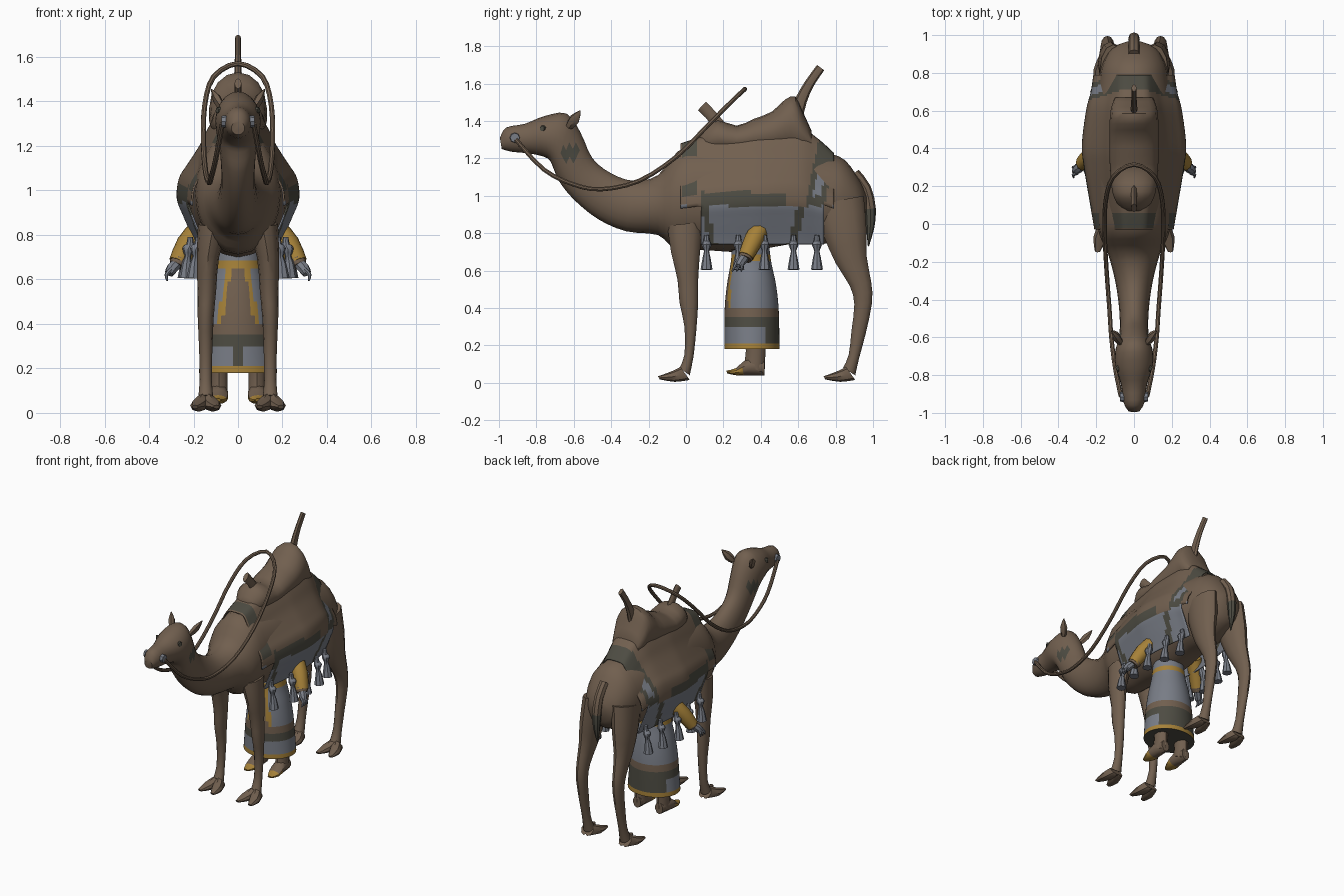
import bpy, bmesh, math
from mathutils import Vector, Quaternion

cube = bpy.data.objects.get("Cube")
if cube:
    bpy.data.objects.remove(cube, do_unlink=True)

COLOURS = {"camel_brown": (0.165, 0.115, 0.078), "cloth_grey": (0.19, 0.205, 0.24),
           "band_olive": (0.075, 0.072, 0.055), "trim_gold": (0.38, 0.22, 0.04)}
MATS = []
for mat_name, rgb in COLOURS.items():
    m = bpy.data.materials.new(mat_name)
    m.use_nodes = True
    m.diffuse_color = (*rgb, 1)
    bsdf = m.node_tree.nodes["Principled BSDF"]
    bsdf.inputs["Base Color"].default_value = (*rgb, 1)
    bsdf.inputs["Roughness"].default_value = 0.9
    MATS.append(m)
BROWN, GREY, DARK, GOLD = range(4)


def finish(name, bm, rule):
    """Turn a bmesh into an object; rule is a colour index or a function of the face centre."""
    bmesh.ops.recalc_face_normals(bm, faces=bm.faces)
    for f in bm.faces:
        f.smooth = True
        f.material_index = rule(f.calc_center_median()) if callable(rule) else rule
    me = bpy.data.meshes.new(name)
    bm.to_mesh(me)
    bm.free()
    for m in MATS:
        me.materials.append(m)
    me.set_sharp_from_angle(angle=math.radians(40))
    ob = bpy.data.objects.new(name, me)
    bpy.context.collection.objects.link(ob)
    return ob


def skin(name, rings, rule, caps=True, closed=True):
    bm = bmesh.new()
    rows = [[bm.verts.new(p) for p in ring] for ring in rings]
    n = len(rows[0])
    for a, b in zip(rows, rows[1:]):
        for i in range(n if closed else n - 1):
            j = (i + 1) % n
            bm.faces.new((a[i], a[j], b[j], b[i]))
    if caps:
        bm.faces.new(rows[0])
        bm.faces.new(rows[-1])
    return finish(name, bm, rule)


def spline(rows, steps):
    """Catmull-Rom interpolation of number rows."""
    p = [rows[0]] + list(rows) + [rows[-1]]
    out = []
    for k in range(len(rows) - 1):
        for s in range(steps):
            t = s / steps
            out.append([0.5 * (2*b + (c-a)*t + (2*a-5*b+4*c-d)*t*t + (3*b-a-3*c+d)*t**3)
                        for a, b, c, d in zip(*p[k:k + 4])])
    return out + [list(rows[-1])]


def loft(name, sections, rule=BROWN, n=16, steps=2, side=1):
    """Elliptic rings spanned between two outline points (y, z), (y, z), half width, x centre."""
    rings = []
    for ya, za, yb, zb, rx, xc in spline(sections, steps):
        ring = []
        for i in range(n):
            a = math.tau * i / n
            c = (1 + math.cos(a)) / 2
            ring.append((side * (xc + rx * math.sin(a)), yb + (ya-yb)*c, zb + (za-zb)*c))
        rings.append(ring)
    return skin(name, rings, rule)


def tube(name, pts, rule=BROWN, n=8, steps=2, flat=1.0):
    """Round tube through (x, y, z, radius) points."""
    rows = spline(pts, steps)
    centres = [Vector(r[:3]) for r in rows]
    q, prev, rings = Quaternion(), Vector((0, 0, 1)), []
    for i, c in enumerate(centres):
        t = (centres[min(i+1, len(rows)-1)] - centres[max(i-1, 0)]).normalized()
        q = prev.rotation_difference(t) @ q
        prev = t
        ring = []
        for k in range(n):
            a = math.tau * k / n
            off = q @ Vector((math.cos(a), math.sin(a), 0)) * max(rows[i][3], 0.001)
            off.x *= flat
            ring.append(c + off)
        rings.append(ring)
    return skin(name, rings, rule)


# Camel body: muzzle, head, neck, barrel and rump in one skin
def body_colour(c):
    return DARK if -0.665 < c.y < -0.585 and 1.18 < c.z < 1.27 else BROWN

loft("camel_body", [
    (-.995, 1.31, -.985, 1.25, .03, 0), (-.96, 1.365, -.93, 1.235, .055, 0),
    (-.86, 1.385, -.83, 1.225, .07, 0), (-.76, 1.425, -.74, 1.20, .1, 0),
    (-.64, 1.44, -.71, 1.15, .1, 0), (-.565, 1.34, -.68, 1.08, .085, 0),
    (-.50, 1.2, -.60, .98, .075, 0), (-.40, 1.12, -.47, .875, .08, 0),
    (-.28, 1.08, -.32, .81, .1, 0), (-.15, 1.11, -.15, .79, .14, 0),
    (-.04, 1.24, -.06, .72, .185, 0), (.1, 1.27, .1, .71, .2, 0),
    (.32, 1.28, .32, .70, .225, 0), (.55, 1.27, .55, .74, .215, 0),
    (.75, 1.23, .72, .74, .19, 0), (.85, 1.19, .83, .77, .17, 0),
    (.93, 1.08, .93, .83, .12, 0), (.965, 1.0, .965, .93, .04, 0)],
    body_colour, n=20, steps=3)

FRONT_LEG = [(-.1, .84, .09, .86, .07, .11), (-.08, .7, .075, .7, .05, .135),
             (-.045, .55, .065, .55, .042, .14), (-.035, .43, .065, .43, .036, .145),
             (-.008, .3, .055, .28, .03, .145), (-.008, .15, .04, .14, .027, .145),
             (-.035, .08, .02, .04, .036, .145)]
HIND_LEG = [(.68, .95, .95, 1.0, .07, .11), (.73, .8, .965, .82, .066, .125),
            (.8, .64, .965, .68, .05, .135), (.875, .52, .99, .54, .038, .14),
            (.9, .42, .995, .43, .034, .14), (.885, .28, .96, .26, .028, .14),
            (.87, .15, .925, .13, .028, .14), (.84, .08, .905, .04, .036, .14)]

for s, tag in ((1, "left"), (-1, "right")):
    # Legs and split toes
    for part, leg, y in (("front", FRONT_LEG, 0), ("hind", HIND_LEG, .885)):
        loft(f"{part}_leg_{tag}", leg, n=12, side=s)
        for k in (-1, 1):
            loft(f"{part}_toe_{tag}", [
                (y - .03, .085, y + .02, .015, .03, .145 + .015 * k),
                (y - .08, .06, y - .06, .005, .038, .145 + .032 * k),
                (y - .15, .035, y - .14, .018, .014, .145 + .048 * k)], n=8, side=s)
    # Ears, eyes and rein rings
    tube(f"ear_{tag}", [(s*.07, -.625, 1.37, .02), (s*.095, -.595, 1.41, .03),
                        (s*.12, -.565, 1.455, .003)], n=6, flat=.6)
    tube(f"eye_{tag}", [(s*.075, -.76, 1.36, .018), (s*.094, -.77, 1.36, .014)], DARK, steps=1)
    tube(f"rein_ring_{tag}", [(s*.05, -.915, 1.31, .028), (s*.074, -.915, 1.31, .025)], GREY, steps=1)

# Tail
tube("tail", [(0, .9, 1.12, .03), (0, .96, 1.04, .03), (0, .985, .93, .03),
              (0, .985, .83, .022), (0, .975, .73, .003)], lambda c: DARK if c.z < .92 else BROWN)

# Reins: one loop passing from ring to ring over the saddle
half = [(.07, -.91, 1.3), (.1, -.76, 1.14), (.12, -.6, 1.06), (.13, -.45, 1.035),
        (.145, -.25, 1.08), (.155, -.05, 1.21), (.15, .12, 1.38), (.11, .25, 1.51)]
loop = half + [(0, .315, 1.57)] + [(-x, y, z) for x, y, z in reversed(half)]
tube("reins", [(*p, .012) for p in loop], n=8, steps=3)


# Saddle blanket: arched sheet with woven bands
def blanket_colour(c):
    y, z = c.y, c.z
    slant = abs(y - .72 - (z - 1.1) * .2)
    if z < .945:
        girth = abs(y - .1 - (.92 - z) * .25) < .017 or abs(y - .57 - (z - .75) * .25) < .022
        return DARK if girth else GREY
    if slant < .05:
        return GREY if slant < .022 and 1.0 < z < 1.13 else DARK
    if abs(y - .02) < .035 and z > 1.0 and not 1.12 < z < 1.15:
        return DARK
    return DARK if .08 < y < .54 and z < 1.02 else BROWN

ARCH = spline([(0, 0), (.08, -.01), (.13, -.08), (.17, -.16), (.225, -.245), (.265, -.31),
               (.275, -.4), (.245, -.48), (.205, -.57), (.185, -.62)], 4)
SPINE = spline([(-.03, 1.28, .76), (.1, 1.32, .84), (.3, 1.36, .96), (.42, 1.37, 1),
                (.6, 1.37, .92), (.7, 1.31, .83), (.79, 1.23, .78)], 8)
rows = []
for y, top, w in SPINE:
    arc = [(x * w, y, .74 + (top - .74) * (.62 + d) / .62) for x, d in ARCH]
    rows.append([(-x, y, z) for x, y, z in arc[:0:-1]] + arc)
blanket = skin("saddle_blanket", rows, blanket_colour, caps=False, closed=False)
bm = bmesh.new()
bm.from_mesh(blanket.data)
spare = [f for f in bm.faces if f.calc_center_median().z < .94
         and not .075 < f.calc_center_median().y < .74]
bmesh.ops.delete(bm, geom=spare, context="FACES")
bm.to_mesh(blanket.data)
bm.free()
solid = blanket.modifiers.new("thickness", "SOLIDIFY")
solid.thickness = .008

# Saddle pad with raised back, and its two horns
loft("saddle_pad", [(.07, 1.32, .07, 1.24, .05, 0), (.11, 1.37, .11, 1.22, .09, 0),
                    (.17, 1.405, .17, 1.22, .115, 0), (.27, 1.375, .27, 1.22, .125, 0),
                    (.36, 1.41, .36, 1.22, .13, 0), (.46, 1.45, .46, 1.22, .13, 0),
                    (.53, 1.515, .53, 1.22, .13, 0), (.585, 1.53, .585, 1.22, .125, 0),
                    (.62, 1.46, .62, 1.22, .12, 0), (.67, 1.35, .67, 1.22, .1, 0)])
tube("front_horn", [(0, .18, 1.37, .035), (0, .13, 1.435, .03), (0, .085, 1.48, .032)], flat=.5)
tube("rear_horn", [(0, .59, 1.42, .035), (0, .615, 1.51, .032), (0, .66, 1.6, .026),
                   (0, .72, 1.685, .024)], flat=.55)

# Tassels along the blanket hem
for s in (1, -1):
    for y, x in ((.11, .18), (.28, .215), (.42, .22), (.575, .205), (.7, .18)):
        tube("tassel", [(s*x, y, .79, .012), (s*x, y, .755, .018), (s*(x+.01), y, .735, .026),
                        (s*(x+.01), y, .705, .014), (s*(x+.016), y, .67, .021),
                        (s*(x+.02), y, .605, .032)], GREY)


# Rider's robe with woven front panel, bands and hem
def robe_colour(c):
    x, y, z = abs(c.x), c.y, c.z
    front = y < .33
    if z < .205:
        return GOLD if z > .181 else DARK
    if z < .31:
        return DARK if y > .43 or (front and x < .015) else GREY
    if z < .35:
        return DARK
    if z < .4:
        return BROWN
    if .645 < z < .68:
        return GOLD
    edge = .03 + max(0, .64 - z) * .18
    if front and x < edge + .022 and z < .65:
        return BROWN if x < edge else GOLD
    return GREY

loft("robe", [(.205, .18, .5, .18, .175, 0), (.205, .21, .5, .21, .173, 0),
              (.207, .4, .495, .4, .155, 0), (.22, .53, .48, .53, .135, 0),
              (.24, .65, .455, .65, .11, 0), (.25, .78, .44, .78, .1, 0)],
     robe_colour, n=48, steps=8)

for s, tag in ((1, "left"), (-1, "right")):
    # Rider's shins and shoes
    loft(f"shin_{tag}", [(.31, .3, .43, .3, .045, .085), (.32, .17, .425, .17, .04, .085),
                         (.31, .1, .42, .05, .04, .085)], n=10, side=s)
    loft(f"shoe_{tag}", [(.42, .12, .42, .04, .03, .085), (.33, .13, .35, .04, .043, .087),
                         (.27, .08, .27, .04, .042, .09), (.215, .065, .22, .05, .015, .092)],
         lambda c: GOLD if c.y < .31 and c.z < .075 else BROWN, n=10, side=s)
    # Sleeves, cuffs and hands
    tube(f"sleeve_{tag}", [(s*.17, .4, .83, .05), (s*.225, .36, .76, .052),
                           (s*.27, .32, .675, .042)], GOLD, n=10)
    tube(f"cuff_{tag}", [(s*.262, .325, .685, .044), (s*.275, .315, .662, .036)], BROWN, n=10, steps=1)
    tube(f"hand_{tag}", [(s*.265, .32, .68, .024), (s*.295, .295, .65, .027),
                         (s*.31, .28, .625, .02)], GREY)
    for k in (-1, 0, 1):
        tube(f"finger_{tag}", [(s*.3, .285 + .015*k, .645, .01), (s*.322, .28 + .02*k, .62, .009),
                               (s*.318, .27 + .025*k, .595, .004)], GREY, n=6)
